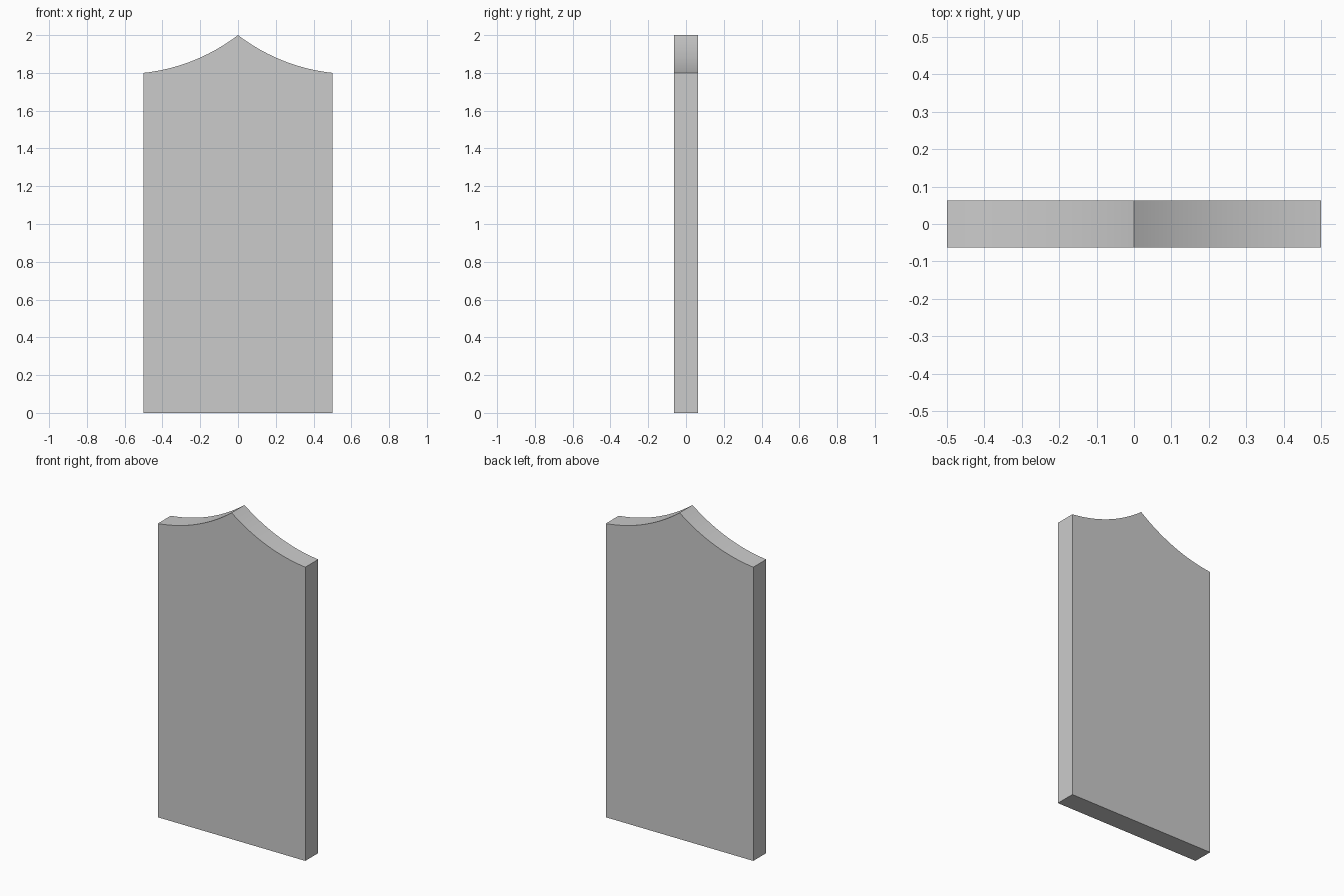
import bpy, bmesh, math
from mathutils import Vector

if "Cube" in bpy.data.objects:
    bpy.data.objects.remove(bpy.data.objects["Cube"])

HALF_W, SHOULDER, PEAK, DEPTH = 0.5, 1.8, 2.0, 0.125
RADIUS, STEPS = 1.0, 20


def concave_arc(start, end, radius, steps):
    """Points on a circular arc whose centre lies above the chord."""
    a, b = Vector(start), Vector(end)
    chord = b - a
    normal = Vector((chord.y, -chord.x)).normalized()
    if normal.y < 0:
        normal = -normal
    centre = (a + b) / 2 + normal * math.sqrt(radius ** 2 - (chord.length / 2) ** 2)
    t0 = math.atan2(a.y - centre.y, a.x - centre.x)
    t1 = math.atan2(b.y - centre.y, b.x - centre.x)
    return [(centre.x + radius * math.cos(t0 + (t1 - t0) * i / steps),
             centre.y + radius * math.sin(t0 + (t1 - t0) * i / steps))
            for i in range(steps + 1)]


# Outline: right side, concave sweep up to the peak, mirrored left side
right = [(HALF_W, 0)] + concave_arc((HALF_W, SHOULDER), (0, PEAK), RADIUS, STEPS)
outline = right + [(-x, z) for x, z in reversed(right[:-1])]

# Panel: front face extruded through the thickness
bm = bmesh.new()
front = bm.faces.new([bm.verts.new((x, -DEPTH / 2, z)) for x, z in outline])
ext = bmesh.ops.extrude_face_region(bm, geom=[front], use_keep_orig=True)
bmesh.ops.translate(bm, vec=(0, DEPTH, 0),
                    verts=[g for g in ext["geom"] if isinstance(g, bmesh.types.BMVert)])
bmesh.ops.recalc_face_normals(bm, faces=bm.faces)
mesh = bpy.data.meshes.new("pointed_panel")
bm.to_mesh(mesh)
bm.free()
panel = bpy.data.objects.new("pointed_panel", mesh)
bpy.context.collection.objects.link(panel)

# Smooth curved top, sharp edges elsewhere
bpy.context.view_layer.objects.active = panel
panel.select_set(True)
bpy.ops.object.shade_smooth_by_angle(angle=math.radians(30))
